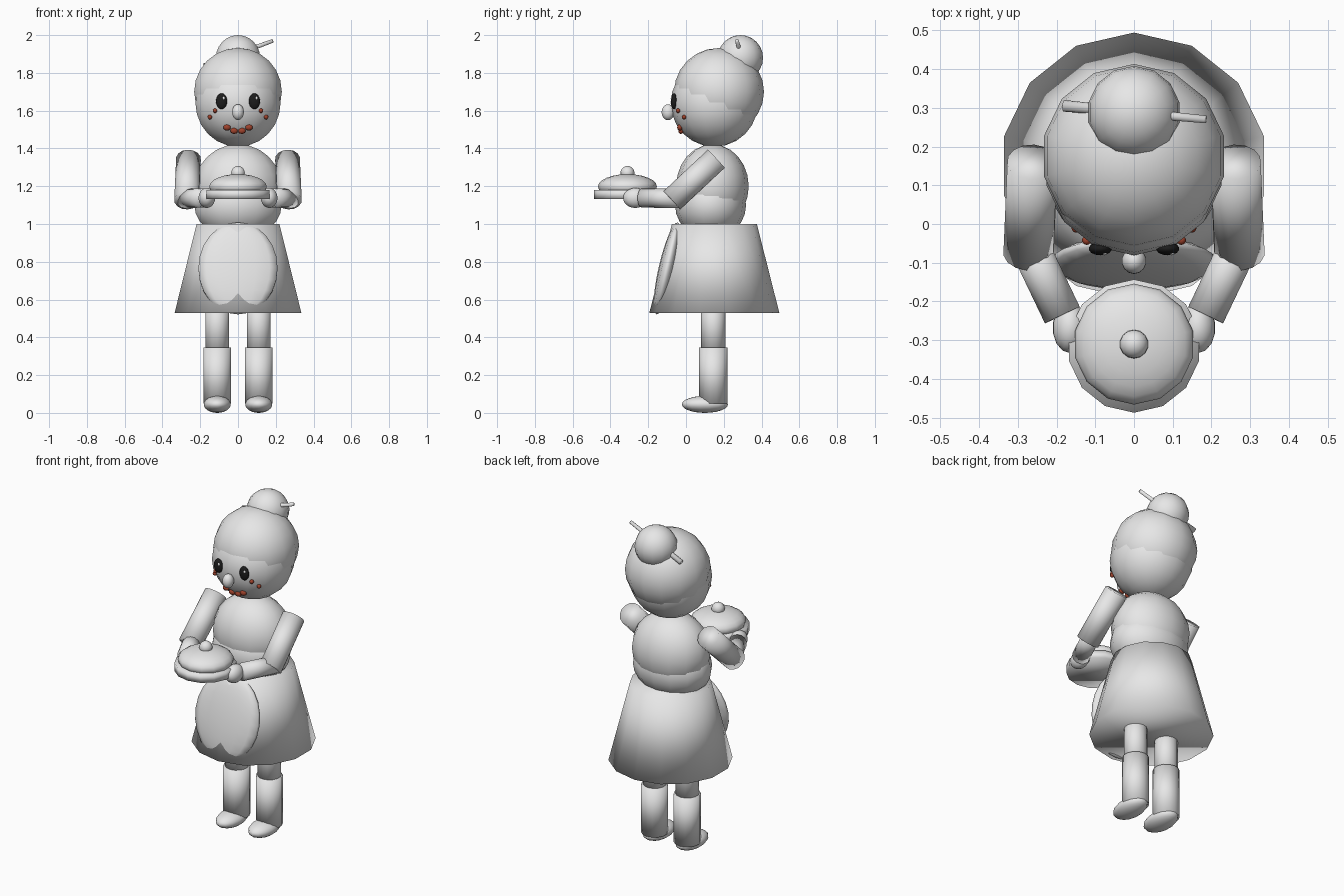
import bpy, bmesh, math
from mathutils import Matrix, Vector

if "Cube" in bpy.data.objects:
    bpy.data.objects.remove(bpy.data.objects["Cube"], do_unlink=True)

SIDES = 14


def material(name, rgb):
    m = bpy.data.materials.new(name)
    m.use_nodes = True
    color = (*rgb, 1)
    m.diffuse_color = color
    m.node_tree.nodes["Principled BSDF"].inputs["Base Color"].default_value = color
    return m


grey = material("plain grey", (0.8, 0.8, 0.8))
black = material("eye black", (0.012, 0.012, 0.012))
red = material("brick red", (0.35, 0.055, 0.025))


def finish(name, bm, mat):
    me = bpy.data.meshes.new(name)
    bm.to_mesh(me)
    bm.free()
    for p in me.polygons:
        p.use_smooth = True
    me.materials.append(mat)
    ob = bpy.data.objects.new(name, me)
    bpy.context.collection.objects.link(ob)
    return ob


def ball(name, centre, radii, mat=grey, tilt=0):
    """Ellipsoid, optionally tilted about x."""
    bm = bmesh.new()
    bmesh.ops.create_uvsphere(bm, u_segments=SIDES, v_segments=12, radius=1)
    bm.transform(Matrix.Translation(centre) @ Matrix.Rotation(tilt, 4, "X")
                 @ Matrix.Diagonal((*radii, 1)))
    return finish(name, bm, mat)


def rod(name, start, end, r1, r2, mat=grey):
    """Capped cylinder or cone between two points."""
    a, b = Vector(start), Vector(end)
    bm = bmesh.new()
    bmesh.ops.create_cone(bm, cap_ends=True, segments=SIDES, radius1=r1, radius2=r2,
                          depth=(b - a).length)
    turn = Vector((0, 0, 1)).rotation_difference(b - a).to_matrix().to_4x4()
    bm.transform(Matrix.Translation((a + b) / 2) @ turn)
    return finish(name, bm, mat)


# Head, hair and bun
face_centre, face_r = Vector((0, 0.15, 1.64)), 0.231
ball("face", face_centre, (face_r,) * 3)
ball("hair", (0, 0.175, 1.70), (0.238, 0.238, 0.232))
ball("hair_bun", (0, 0.288, 1.88), (0.12,) * 3)
rod("hair_stick", (-0.18, 0.305, 1.835), (0.185, 0.27, 1.97), 0.015, 0.010)


def on_face(x, z):
    dz = z - face_centre.z
    return Vector((x, face_centre.y - math.sqrt(face_r ** 2 - x * x - dz * dz), z))


# Face details
ball("nose", (0, -0.095, 1.592), (0.032, 0.034, 0.042))
for side, s in (("left", 1), ("right", -1)):
    eye = on_face(s * 0.087, 1.65)
    ball(side + "_eye", eye, (0.03, 0.017, 0.042), black)
    ball(side + "_eye_glint", eye + Vector((0.011, -0.012, 0.016)),
         (0.007, 0.005, 0.009))
    for i, (x, z) in enumerate(((0.122, 1.6), (0.149, 1.566))):
        ball(f"{side}_freckle_{i + 1}", on_face(s * x, z), (0.012, 0.012, 0.012), red)
    for i, (x, z) in enumerate(((0.021, 1.493), (0.058, 1.511))):
        ball(f"{side}_lip_{i + 1}", on_face(s * x, z), (0.02, 0.014, 0.016), red)

# Torso, skirt and apron
ball("upper_torso", (0, 0.14, 1.2), (0.235, 0.192, 0.222))
ball("lower_torso", (0, 0.13, 1.1), (0.237, 0.188, 0.18))
rod("skirt", (0, 0.15, 0.53), (0, 0.15, 1.0), 0.344, 0.225)
ball("apron", (0, -0.10, 0.765), (0.215, 0.045, 0.25), tilt=-math.radians(13))

# Arms and legs
for side, s in (("left", 1), ("right", -1)):
    rod(side + "_upper_arm", (s * 0.262, 0.16, 1.345), (s * 0.272, -0.075, 1.125),
        0.066, 0.066)
    rod(side + "_forearm", (s * 0.283, -0.03, 1.135), (s * 0.185, -0.235, 1.138),
        0.051, 0.051)
    ball(side + "_hand", (s * 0.165, -0.268, 1.138), (0.045, 0.065, 0.053))
    rod(side + "_leg", (s * 0.11, 0.145, 0.3), (s * 0.11, 0.145, 0.62), 0.065, 0.065)
    rod(side + "_boot", (s * 0.11, 0.145, 0.05), (s * 0.11, 0.145, 0.345), 0.075, 0.075)
    ball(side + "_foot", (s * 0.11, 0.1, 0.045), (0.073, 0.122, 0.045))

# Covered dish
rod("tray", (0, -0.315, 1.133), (0, -0.315, 1.18), 0.172, 0.172)
ball("dish_cover", (0, -0.31, 1.198), (0.156, 0.156, 0.066))
ball("cover_knob", (0, -0.31, 1.27), (0.037,) * 3)
